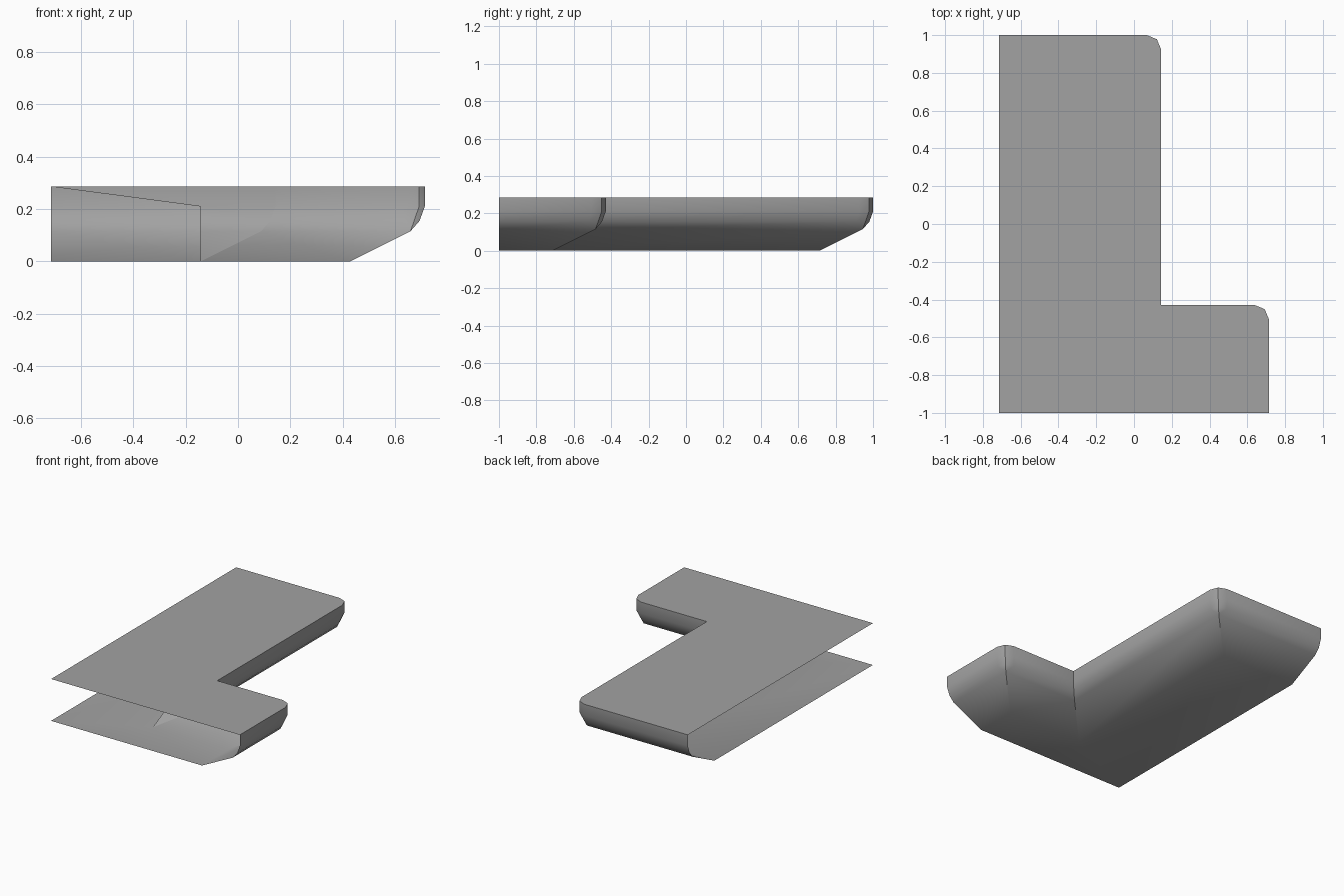
import bpy
import bmesh
import math

cube = bpy.data.objects.get("Cube")
if cube:
    bpy.data.objects.remove(cube, do_unlink=True)

grey = bpy.data.materials.new("plain grey")
grey.use_nodes = True
grey.diffuse_color = (0.36, 0.36, 0.36, 1)
grey.node_tree.nodes["Principled BSDF"].inputs["Base Color"].default_value = grey.diffuse_color

# Plan of the L: far edges, and the inner corner
RIGHT, STEP_X, STEP_Y, END = 0.714, 0.143, -0.429, 1.0
# Wall profile from top to bottom: inset, height, corner radius
PROFILE = [(0, 0.286, 0.075), (0, 0.21, 0.075), (0.02, 0.155, 0.07),
           (0.055, 0.115, 0), (0.286, 0, 0)]


def finish(name, bm):
    bmesh.ops.remove_doubles(bm, verts=bm.verts, dist=0.0005)
    mesh = bpy.data.meshes.new(name)
    bm.to_mesh(mesh)
    bm.free()
    mesh.materials.append(grey)
    obj = bpy.data.objects.new(name, mesh)
    bpy.context.collection.objects.link(obj)
    bpy.ops.object.select_all(action='DESELECT')
    obj.select_set(True)
    bpy.context.view_layer.objects.active = obj
    bpy.ops.object.shade_smooth_by_angle(angle=math.radians(30))
    return obj


def rounded(x, y, r):
    """Three points that round an outer corner."""
    k = r * (1 - math.sqrt(0.5))
    return [(x, y - r), (x - k, y - k), (x - r, y)]


def ring(inset, z, r):
    path = [(RIGHT - inset, -END)]
    path += rounded(RIGHT - inset, STEP_Y - inset, r)
    path += [(STEP_X - inset, STEP_Y - inset)]
    path += rounded(STEP_X - inset, END - inset, r)
    path += [(-RIGHT, END - inset)]
    return [(x, y, z) for x, y in path]


def loft(bm, rows):
    rows = [[bm.verts.new(p) for p in row] for row in rows]
    for upper, lower in zip(rows, rows[1:]):
        for i in range(len(upper) - 1):
            bm.faces.new((lower[i], lower[i + 1], upper[i + 1], upper[i]))
    return rows


# Shell: flat top, curved walls and floor, open along the front and one side
bm = bmesh.new()
rows = loft(bm, [ring(*p) for p in PROFILE])
top_corner = bm.verts.new((-RIGHT, -END, PROFILE[0][1]))
floor_corner = bm.verts.new((-RIGHT, -END, 0))
bm.faces.new(rows[0] + [top_corner])
bm.faces.new(list(reversed(rows[-1] + [floor_corner])))
finish("platform_shell", bm)

# Step wall carried on inside the shell
bm = bmesh.new()
inner = []
for i, (inset, z, r) in enumerate(PROFILE[:-1]):
    end = -RIGHT if i == 0 else -STEP_X
    inner.append([(STEP_X - inset, STEP_Y - inset, z), (end, STEP_Y - inset, z)])
inset = PROFILE[-1][0]
inner.append([(STEP_X - inset, STEP_Y - inset, 0), (-STEP_X, STEP_Y - inset, 0)])
loft(bm, inner)
finish("inner_step_wall", bm)
